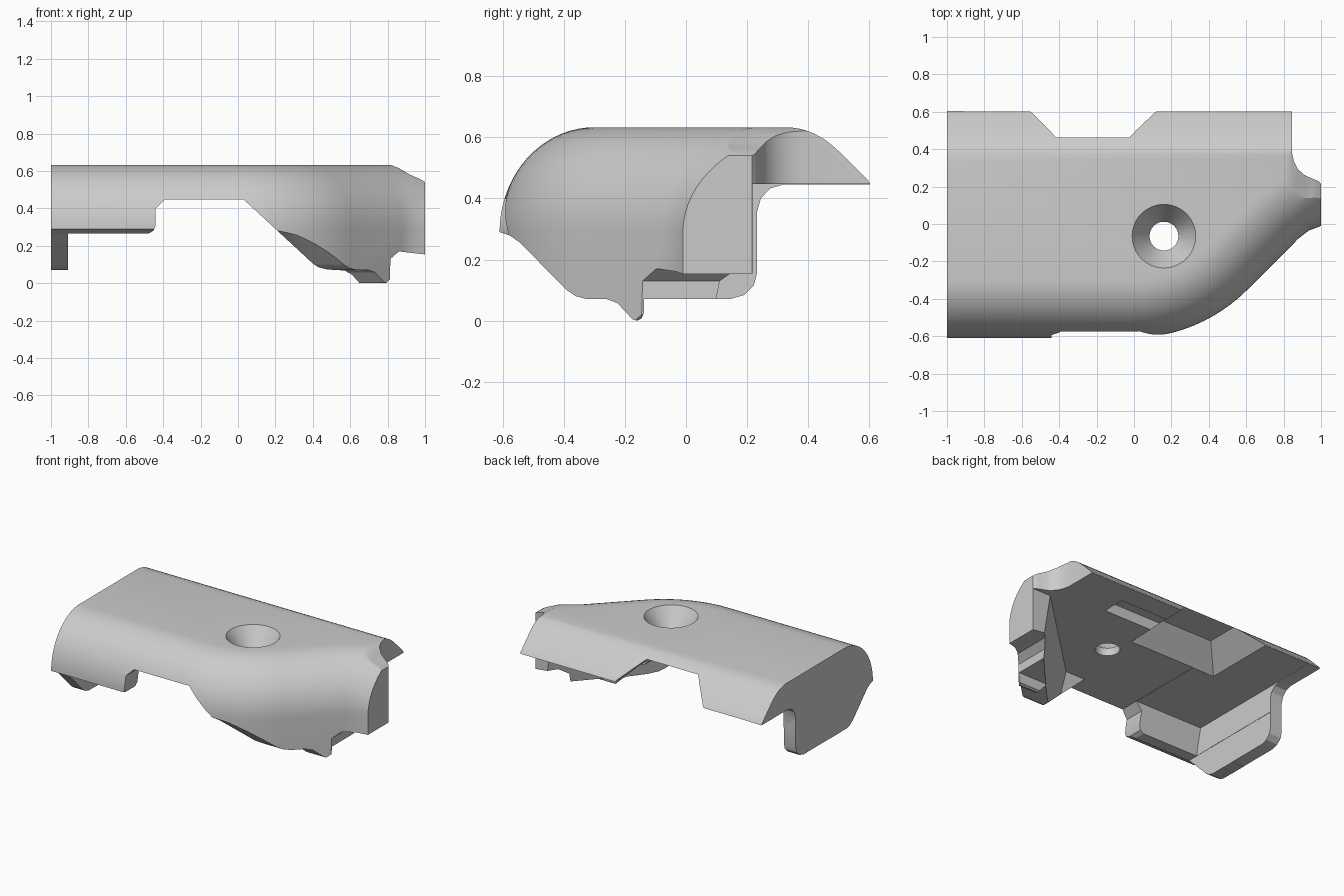
import bpy, bmesh, math

if "Cube" in bpy.data.objects:
    bpy.data.objects.remove(bpy.data.objects["Cube"])

grey = bpy.data.materials.new("plain_grey")
grey.diffuse_color = (0.6, 0.6, 0.6, 1)
grey.use_nodes = True
grey.node_tree.nodes["Principled BSDF"].inputs["Base Color"].default_value = grey.diffuse_color


def loft(name, rings):
    """Closed solid through rings of equal point count."""
    bm = bmesh.new()
    vs = [[bm.verts.new(p) for p in r] for r in rings]
    n = len(rings[0])
    for a, b in zip(vs, vs[1:]):
        for i in range(n):
            j = (i + 1) % n
            bm.faces.new((a[i], a[j], b[j], b[i]))
    bm.faces.new(vs[0][::-1])
    bm.faces.new(vs[-1])
    bmesh.ops.recalc_face_normals(bm, faces=bm.faces[:])
    me = bpy.data.meshes.new(name)
    bm.to_mesh(me)
    bm.free()
    me.materials.append(grey)
    ob = bpy.data.objects.new(name, me)
    bpy.context.collection.objects.link(ob)
    return ob


def flat(pts, z):
    return [(x, y, z) for x, y in pts]


def cut(body, tool, op):
    tool.hide_render = True
    m = body.modifiers.new("cut", 'BOOLEAN')
    m.object, m.operation, m.solver = tool, op, 'EXACT'
    bpy.context.view_layer.objects.active = body
    bpy.ops.object.modifier_apply(modifier=m.name)
    bpy.data.objects.remove(tool)


def lerp(table, z):
    for (z0, y0), (z1, y1) in zip(table, table[1:]):
        if z <= z1:
            return y0 + (y1 - y0) * max(0, (z - z0) / (z1 - z0))
    return table[-1][1]


# Front plan path: (x, y, inward normal): straight, 45 degree turn, flare
R, x0 = 0.88, -0.017
path = [(-1, -0.61, 0, 1)]
for i in range(13):
    a = math.radians(45 * i / 12)
    path.append((x0 + R * math.sin(a), -0.61 + R * (1 - math.cos(a)),
                 -math.sin(a), math.cos(a)))
path += [(0.88, -0.077, -0.707, 0.707), (0.935, -0.035, -0.42, 0.907)]

# Back profile as y over z
back = [(0, 0.61), (0.445, 0.61), (0.555, 0.5), (0.585, 0.465),
        (0.608, 0.43), (0.626, 0.385), (0.633, 0.34)]

# Rounded shell body
levels = [(0, -0.05), (0, 0.29)]
for i in range(1, 19):
    t = math.pi / 2 * i / 18
    levels.append((0.31 * (1 - math.cos(t)), 0.29 + 0.343 * math.sin(t)))
rings = []
for d, z in levels:
    r = [(x + nx * d, y + ny * d, z) for x, y, nx, ny in path]
    r.append((1, -0.01 + min(1.5 * d, 0.315), z))
    yb = lerp(back, z)
    r += [(1, yb, z), (-1, yb, z)]
    rings.append(r)
body = loft("cover_shell", rings)

# Side outline seen from the front
xz = [(-1.1, 0.07), (-0.91, 0.07), (-0.91, 0.265), (-0.48, 0.265),
      (-0.452, 0.28), (-0.44, 0.31), (-0.44, 0.4), (-0.39, 0.448),
      (0.03, 0.448), (0.4, 0.105), (0.43, 0.085), (0.48, 0.073),
      (0.57, 0.068), (0.61, 0.045), (0.65, 0), (0.79, 0), (0.812, 0.02),
      (0.815, 0.13), (0.86, 0.17), (1.1, 0.142), (1.1, 0.49), (1.0, 0.54),
      (0.975, 0.556), (0.92, 0.58), (0.86, 0.615), (0.81, 0.635),
      (0.8, 0.8), (-1.1, 0.8)]
cut(body, loft("front_outline", [[(x, -1, z) for x, z in xz],
                                 [(x, 1, z) for x, z in xz]]), 'INTERSECT')

# Outline seen from the right end
yz = [(-0.7, 0.3), (-0.61, 0.29), (-0.575, 0.278), (-0.545, 0.257),
      (-0.39, 0.1), (-0.36, 0.08), (-0.325, 0.071), (-0.26, 0.071),
      (-0.225, 0.058), (-0.175, 0.005), (-0.16, 0), (-0.145, 0.008),
      (-0.138, 0.025), (-0.138, 0.071), (0.145, 0.071), (0.19, 0.084),
      (0.222, 0.115), (0.232, 0.155), (0.232, 0.355), (0.245, 0.4),
      (0.275, 0.433), (0.32, 0.446), (0.7, 0.446), (0.7, 0.8), (-0.7, 0.8)]
cut(body, loft("end_outline", [[(-1.3, y, z) for y, z in yz],
                               [(1.3, y, z) for y, z in yz]]), 'INTERSECT')

# Notch behind the right tab
notch = [(0.845, 0.8), (0.845, 0.38), (0.855, 0.335), (0.875, 0.295),
         (0.91, 0.262), (0.955, 0.242), (0.985, 0.23), (1.0, 0.216),
         (1.2, 0.215), (1.2, 0.8)]
cut(body, loft("tab_notch", [flat(notch, -0.2), flat(notch, 0.9)]), 'DIFFERENCE')

# Hollow underside, walls thinner towards the bottom
low = [(-0.908, -0.56), (0.24, -0.56), (0.95, 0.217), (1.2, 0.217),
       (1.2, 0.8), (-0.908, 0.8)]
high = [(-0.908, -0.44), (0.18, -0.44), (0.86, 0.217), (1.2, 0.217),
        (1.2, 0.8), (-0.908, 0.8)]
cut(body, loft("hollow", [flat(low, -0.1), flat(high, 0.447)]), 'DIFFERENCE')


# Tapered pocket open to the back
def pocket_ring(z):
    o = z - 0.445
    return flat([(-0.56 + o, 0.1 + o), (0.11 - o, 0.1 + o),
                 (0.13 - o, 0.8), (-0.56 + o, 0.8)], z)


cut(body, loft("pocket", [pocket_ring(0.4), pocket_ring(0.587)]), 'DIFFERENCE')

# Narrow slot joining the pocket
slot = [(-0.1, 0.295), (0.48, 0.295), (0.48, 0.455), (-0.1, 0.455)]
cut(body, loft("slot", [flat(slot, 0.4), flat(slot, 0.52)]), 'DIFFERENCE')

# Countersunk screw hole
circle = [(math.cos(math.tau * i / 48), math.sin(math.tau * i / 48))
          for i in range(48)]
hole = [[(0.16 + r * c, -0.065 + r * s, z) for c, s in circle]
        for r, z in ((0.077, 0.3), (0.077, 0.5), (0.177, 0.643))]
cut(body, loft("screw_hole", hole), 'DIFFERENCE')

# Smooth shading with sharp creases kept
bpy.ops.object.select_all(action='DESELECT')
body.select_set(True)
bpy.context.view_layer.objects.active = body
bpy.ops.object.shade_smooth_by_angle(angle=math.radians(25))
